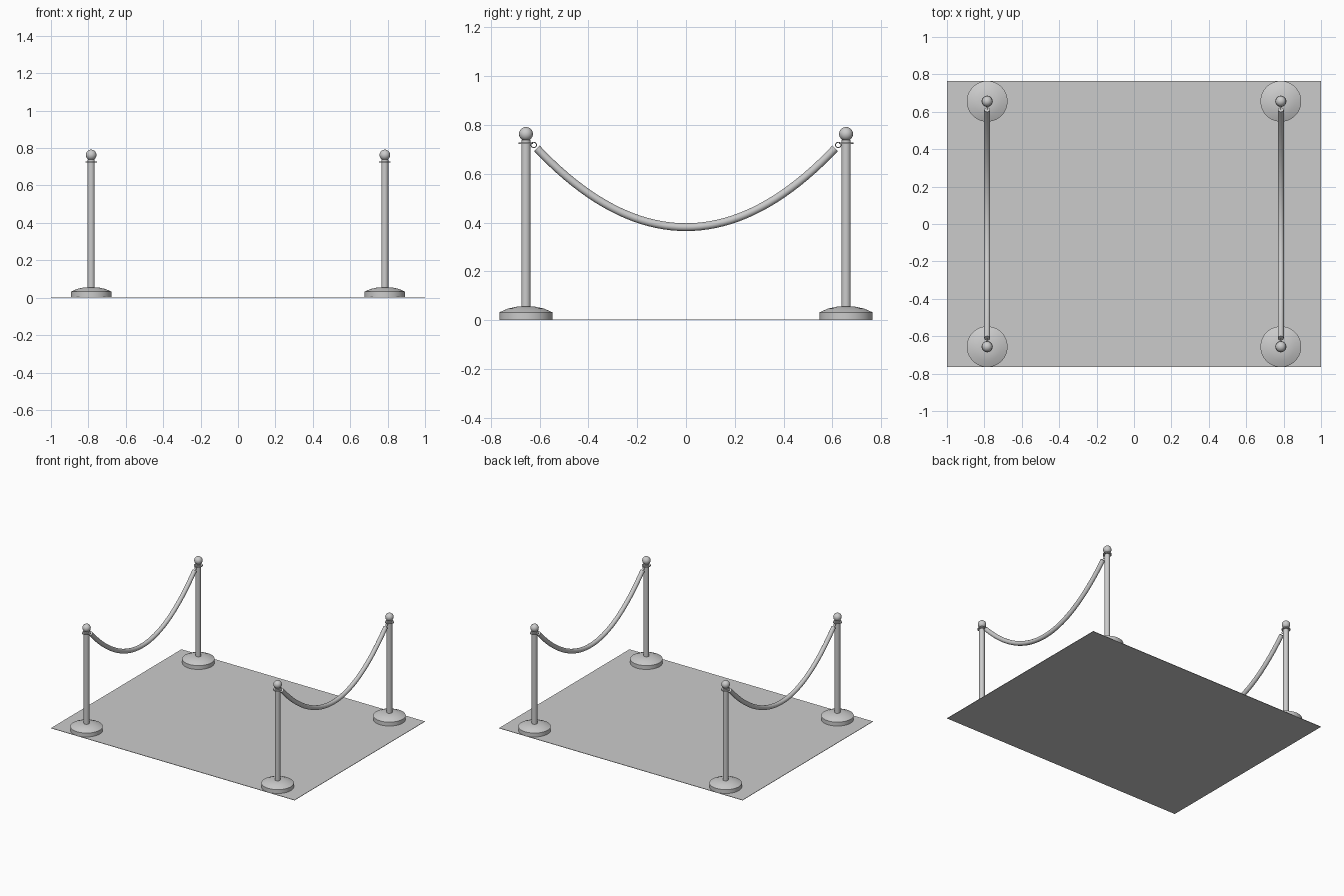
import bpy, bmesh, math
from mathutils import Vector

if "Cube" in bpy.data.objects:
    bpy.data.objects.remove(bpy.data.objects["Cube"])

PX, PY = 0.785, 0.656  # post positions


def finish(bm, name, smooth=True):
    bmesh.ops.recalc_face_normals(bm, faces=bm.faces)
    me = bpy.data.meshes.new(name)
    bm.to_mesh(me)
    bm.free()
    ob = bpy.data.objects.new(name, me)
    bpy.context.collection.objects.link(ob)
    if smooth:
        bpy.ops.object.select_all(action='DESELECT')
        ob.select_set(True)
        bpy.context.view_layer.objects.active = ob
        bpy.ops.object.shade_smooth_by_angle(angle=math.radians(35))
    return ob


def lathe(name, profile, x, y, sides=32):
    bm = bmesh.new()
    vs = [bm.verts.new((r, 0, z)) for r, z in profile]
    edges = [bm.edges.new(p) for p in zip(vs, vs[1:])]
    bmesh.ops.spin(bm, geom=vs + edges, cent=(0, 0, 0), axis=(0, 0, 1),
                   angle=math.tau, steps=sides)
    bmesh.ops.remove_doubles(bm, verts=bm.verts, dist=1e-5)
    bmesh.ops.translate(bm, verts=bm.verts, vec=(x, y, 0))
    return finish(bm, name)


def tube(name, points, radius, closed=False, sides=16):
    # all paths lie in a plane of constant x
    bm = bmesh.new()
    n = len(points)
    rings = []
    for i, p in enumerate(points):
        a = points[(i - 1) % n] if closed else points[max(i - 1, 0)]
        b = points[(i + 1) % n] if closed else points[min(i + 1, n - 1)]
        side = Vector((1, 0, 0))
        up = side.cross((b - a).normalized())
        rings.append([bm.verts.new(p + radius * (side * math.cos(t) + up * math.sin(t)))
                      for t in (math.tau * k / sides for k in range(sides))])
    for i in range(n if closed else n - 1):
        r, s = rings[i], rings[(i + 1) % n]
        for k in range(sides):
            m = (k + 1) % sides
            bm.faces.new((r[k], r[m], s[m], s[k]))
    if not closed:
        bm.faces.new(rings[0])
        bm.faces.new(rings[-1])
    return finish(bm, name)


# thin carpet
bm = bmesh.new()
bmesh.ops.create_cube(bm, size=1)
bmesh.ops.scale(bm, verts=bm.verts, vec=(2, 1.53, 0.003))
bmesh.ops.translate(bm, verts=bm.verts, vec=(0, 0, 0.0015))
finish(bm, "carpet", smooth=False)

for sx, xn in ((-1, "left"), (1, "right")):
    x = sx * PX
    for sy, yn in ((-1, "front"), (1, "back")):
        y = sy * PY
        tag = f"{yn}_{xn}"
        # weighted base with sloped top
        lathe(f"base_{tag}", [(0, 0.003), (0.109, 0.003), (0.109, 0.032),
                              (0.075, 0.047), (0.038, 0.055), (0, 0.055)], x, y, 48)
        # pole
        lathe(f"pole_{tag}", [(0, 0.05), (0.019, 0.05), (0.019, 0.738), (0, 0.738)], x, y)
        # collar
        lathe(f"collar_{tag}", [(0, 0.722), (0.03, 0.722), (0.03, 0.729), (0, 0.729)], x, y)
        # ball finial
        bm = bmesh.new()
        bmesh.ops.create_uvsphere(bm, u_segments=32, v_segments=16, radius=0.0285)
        bmesh.ops.translate(bm, verts=bm.verts, vec=(x, y, 0.763))
        finish(bm, f"finial_{tag}")
        # hook ring
        c = Vector((x, sy * 0.624, 0.718))
        tube(f"hook_{tag}", [c + 0.011 * Vector((0, math.cos(t), math.sin(t)))
                             for t in (math.tau * i / 24 for i in range(24))],
             0.002, closed=True, sides=8)
    # hanging rope
    ys = [-0.611 + 1.222 * i / 40 for i in range(41)]
    tube(f"rope_{xn}", [Vector((x, v, 0.381 + 0.865 * v * v)) for v in ys], 0.016)
